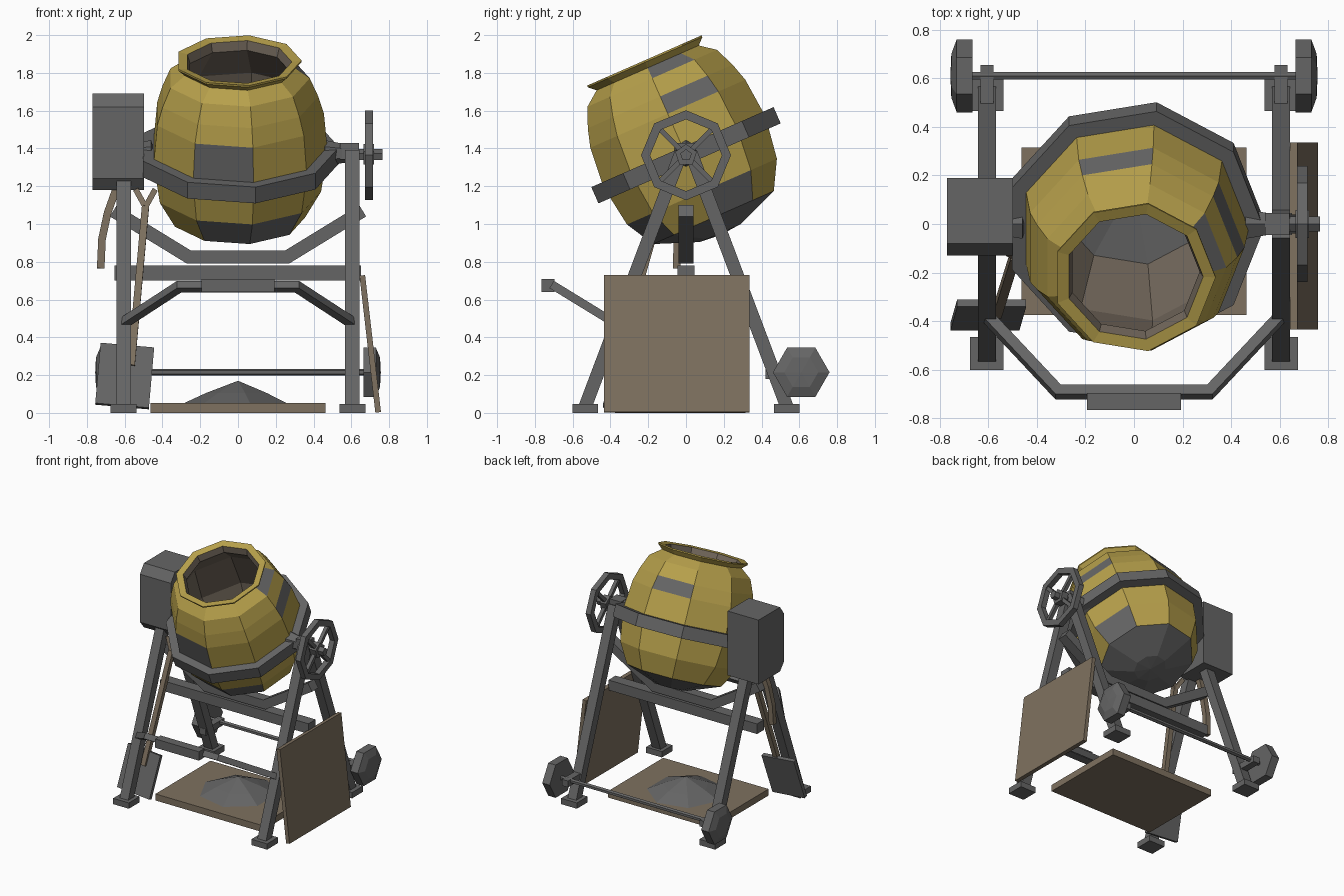
import bpy, bmesh
from math import sin, cos, pi, radians
from mathutils import Vector, Matrix

if "Cube" in bpy.data.objects:
    bpy.data.objects.remove(bpy.data.objects["Cube"])


def material(name, rgb):
    m = bpy.data.materials.new(name)
    m.use_nodes = True
    m.diffuse_color = (*rgb, 1)
    m.node_tree.nodes["Principled BSDF"].inputs["Base Color"].default_value = (*rgb, 1)
    return m


YELLOW = material("faded yellow paint", (0.47, 0.35, 0.07))
STEEL = material("grey steel", (0.13, 0.13, 0.13))
WOOD = material("weathered wood", (0.21, 0.165, 0.115))
CRUST = material("drum lining", (0.16, 0.13, 0.10))


def finish(name, bm, mats):
    bmesh.ops.remove_doubles(bm, verts=bm.verts, dist=1e-5)
    bmesh.ops.recalc_face_normals(bm, faces=bm.faces)
    me = bpy.data.meshes.new(name)
    bm.to_mesh(me)
    bm.free()
    for m in mats:
        me.materials.append(m)
    ob = bpy.data.objects.new(name, me)
    bpy.context.collection.objects.link(ob)
    return ob


def lathe(name, profile, n, matrix, mats, phase=0.0, closed=False, rule=None):
    """Revolve (radius, height) points around local z in n flat segments."""
    bm = bmesh.new()
    rings = []
    for r, h in profile:
        count = n if r > 0 else 1
        rings.append([bm.verts.new(matrix @ Vector((r * cos(phase + 2 * pi * j / n),
                                                    r * sin(phase + 2 * pi * j / n), h)))
                      for j in range(count)])
    bands = len(rings) if closed else len(rings) - 1
    for i in range(bands):
        a, b = rings[i], rings[(i + 1) % len(rings)]
        for j in range(n):
            k = (j + 1) % n
            quad = [a[j % len(a)], a[k % len(a)], b[k % len(b)], b[j % len(b)]]
            f = bm.faces.new(list(dict.fromkeys(quad)))
            f.material_index = rule(i, j) if rule else 0
    return finish(name, bm, mats)


def bar(name, points, w, h, normal, mat):
    """Sweep a rectangle along a path; w lies along normal, corners are mitred."""
    pts = [Vector(p) for p in points]
    normal = Vector(normal)
    bm = bmesh.new()
    rings = []
    for i, p in enumerate(pts):
        before = (p - pts[i - 1]).normalized() if i else None
        after = (pts[i + 1] - p).normalized() if i + 1 < len(pts) else None
        t = ((before or after) + (after or before)).normalized()
        n = (normal - t * normal.dot(t)).normalized()
        s = n.cross(t) / t.dot(after or before)
        rings.append([bm.verts.new(p + n * w / 2 * u + s * h / 2 * v)
                      for u, v in ((1, 1), (-1, 1), (-1, -1), (1, -1))])
    for a, b in zip(rings, rings[1:]):
        for j in range(4):
            bm.faces.new((a[j], a[(j + 1) % 4], b[(j + 1) % 4], b[j]))
    bm.faces.new(rings[0])
    bm.faces.new(rings[-1])
    return finish(name, bm, [mat])


def box(name, center, size, mat, rot=Matrix()):
    bm = bmesh.new()
    m = Matrix.Translation(center) @ rot @ Matrix.Diagonal((*size, 1))
    bmesh.ops.create_cube(bm, size=1, matrix=m)
    return finish(name, bm, [mat])


def along_x(x, y, z, side=1):
    return Matrix.Translation((x, y, z)) @ Matrix.Rotation(side * pi / 2, 4, 'Y')


AXLE_Z = 1.364
TILT = Matrix.Translation((0, 0, AXLE_Z)) @ Matrix.Rotation(radians(23.7), 4, 'X')

# Drum: outer shell, flared lip and lining, with bare steel patches
shell = [(0, -.46), (.12, -.45), (.355, -.36), (.44, -.21), (.475, .02), (.455, .24),
         (.425, .34), (.38, .445), (.30, .505), (.336, .538), (.336, .548), (.285, .54),
         (.27, .49), (.41, .3), (.44, 0), (.33, -.33), (0, -.42)]
PATCHES = {(2, 0), (2, 6), (2, 7), (4, 6), (5, 0), (5, 2), (7, 0)}


def drum_paint(band, seg):
    if band < 2 or band == 15 or (band, seg) in PATCHES:
        return 1
    return 2 if band > 10 else 0


lathe("drum", shell, 9, TILT, [YELLOW, STEEL, CRUST], rule=drum_paint)
lathe("drum_ring", [(.535, -.047), (.535, .047), (.465, .047), (.465, -.047)], 9, TILT,
      [STEEL], closed=True)

# A-frame legs, feet, axle brackets and transport wheels
for s, side in ((1, "left"), (-1, "right")):
    for f, end in ((-1, "front"), (1, "back")):
        bar(f"{side}_{end}_leg", [(s * .605, f * .535, .03), (s * .605, f * .025, 1.38)],
            .075, .07, (1, 0, 0), STEEL)
        box(f"{side}_{end}_foot", (s * .607, f * .533, .023), (.138, .135, .046), STEEL)
    bar(f"{side}_axle_bracket", [(s * .605, .42, .205), (s * .605, .655, .205)],
        .055, .05, (1, 0, 0), STEEL)
    lathe(f"{side}_wheel", [(0, .665), (.15, .665), (.15, .73), (.09, .752), (0, .756)], 6,
          along_x(0, .61, .215, s), [STEEL], phase=pi / 2)
    lathe(f"{side}_drum_pivot", [(0, .44), (.07, .46), (.05, .56), (.05, .64), (0, .64)], 6,
          along_x(0, 0, AXLE_Z + .01, s), [STEEL])
lathe("wheel_axle", [(0, -.74), (.018, -.74), (.018, .74), (0, .74)], 6,
      along_x(0, .61, .215), [STEEL])
box("left_bearing_cap", (.59, 0, 1.385), (.1, .09, .085), STEEL)

# Cross members and front tow handle
bar("cross_yoke", [(-.66, 0, 1.07), (-.26, 0, .825), (.26, 0, .825), (.66, 0, 1.07)],
    .08, .07, (0, 1, 0), STEEL)
bar("cross_beam", [(-.655, 0, .74), (.65, 0, .74)], .09, .08, (0, 1, 0), STEEL)
handle = [Vector(p) for p in ((-.6, -.385, .48), (-.312, -.692, .668),
                              (.312, -.692, .668), (.6, -.385, .48))]
bar("tow_handle", handle, .045, .045,
    (handle[1] - handle[0]).cross(handle[2] - handle[1]).normalized(), STEEL)
box("handle_grip", (0, -.73, .675), (.385, .07, .07), STEEL)

# Tilting handwheel with shaft, hub and spokes
lathe("handwheel_rim", [(.238, .672), (.238, .715), (.19, .715), (.19, .672)], 8,
      along_x(0, 0, AXLE_Z), [STEEL], closed=True)
lathe("handwheel_shaft", [(0, .6), (.032, .6), (.032, .765), (0, .765)], 5,
      along_x(0, 0, AXLE_Z), [STEEL], phase=pi)
lathe("handwheel_hub", [(0, .665), (.06, .665), (.06, .72), (0, .72)], 5,
      along_x(0, 0, AXLE_Z), [STEEL], phase=pi)
for k in range(4):
    a = pi / 4 + k * pi / 2
    d = Vector((0, cos(a), sin(a)))
    c = Vector((.693, 0, AXLE_Z))
    bar(f"handwheel_spoke_{k + 1}", [c + d * .04, c + d * .21], .028, .028, (1, 0, 0), STEEL)

# Motor housing, bevelled along its front edges
bm = bmesh.new()
outline = [(-.13, 1.24), (-.08, 1.18), (.19, 1.18), (.19, 1.69), (-.08, 1.69), (-.13, 1.62)]
face = bm.faces.new([bm.verts.new((-.77, y, z)) for y, z in outline])
new = bmesh.ops.extrude_face_region(bm, geom=[face])["geom"]
bmesh.ops.translate(bm, vec=(.272, 0, 0),
                    verts=[v for v in new if isinstance(v, bmesh.types.BMVert)])
finish("motor_housing", bm, [STEEL])

# Power cable hanging from the motor
bar("power_cable", [(-.64, -.03, 1.2), (-.69, -.04, 1.06), (-.72, -.045, .92),
                    (-.727, -.05, .765)], .04, .04, (0, 1, 0), WOOD)

# Shovel leaning on the right front leg
fork = Vector((-.49, -.13, 1.09))
bar("shovel_handle", [(-.565, -.37, .25), fork], .038, .038, (1, 0, 0), WOOD)
for k, dx in enumerate((-.05, .05)):
    bar(f"shovel_grip_{k + 1}", [fork, fork + Vector((dx, .03, .09))], .03, .03,
        (0, 1, 0), WOOD)
box("shovel_blade", (-.6, -.375, .195), (.285, .03, .335), STEEL,
    Matrix.Rotation(radians(5), 4, 'Y') @ Matrix.Rotation(radians(-17), 4, 'X'))

# Leaning board, ground board and heap of mortar
bar("leaning_board", [(.742, -.05, .003), (.658, -.05, .728)], .77, .03, (0, 1, 0), WOOD)
box("ground_board", (0, -.03, .026), (.925, .69, .052), WOOD)
lathe("mortar_heap", [(0, .045), (.3, .045), (.17, .105), (0, .17)], 7,
      Matrix.Translation((0, 0, 0)), [STEEL], phase=pi)
